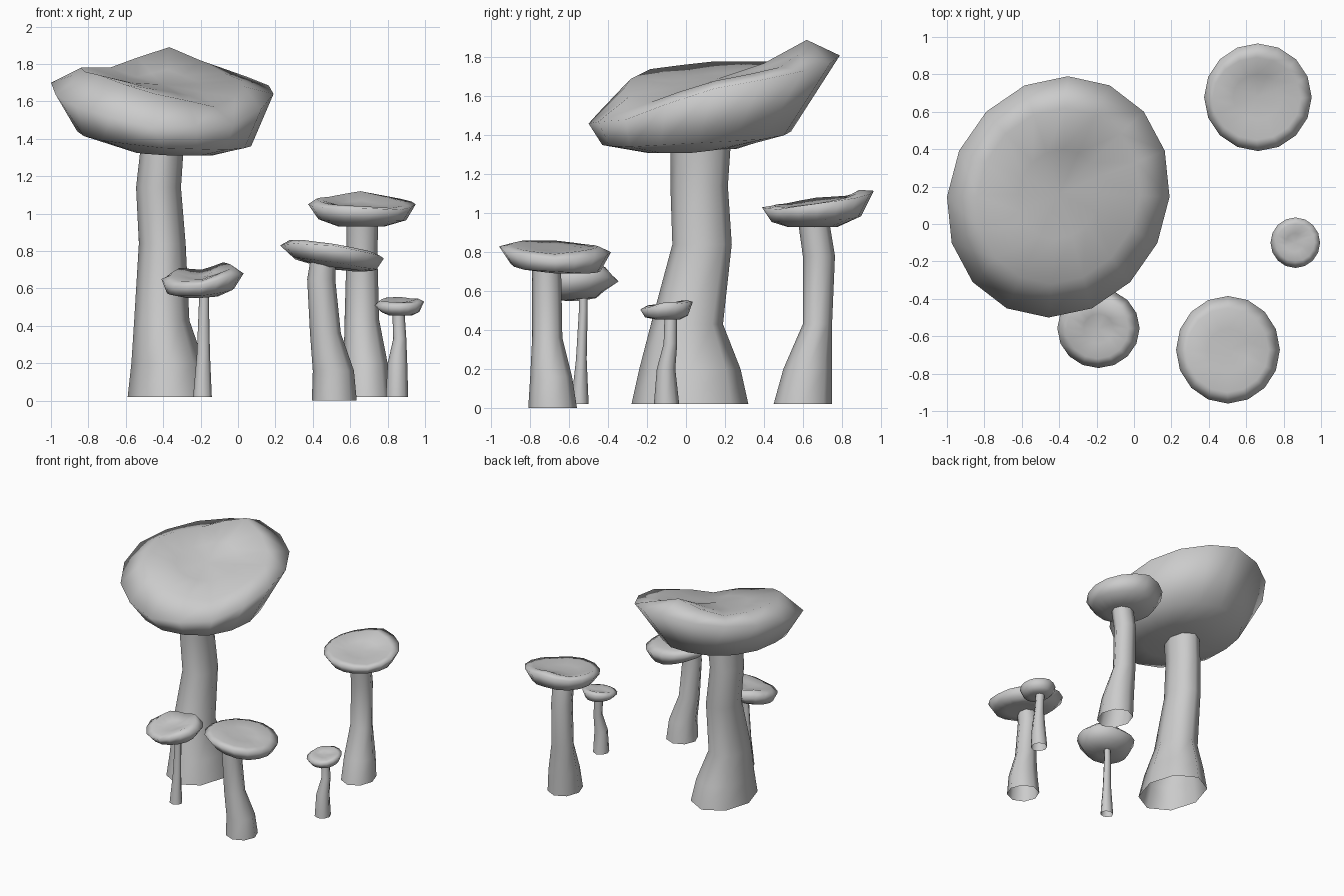
import bpy, bmesh, math


def loft(name, rings, sides, cap_start=False, cap_end=False):
    """Skin a list of vertex rings; optionally close ends with a fan point."""
    bm = bmesh.new()
    loops = [[bm.verts.new(p) for p in ring] for ring in rings]
    for a, b in zip(loops, loops[1:]):
        for i in range(sides):
            j = (i + 1) % sides
            bm.faces.new((a[i], a[j], b[j], b[i]))
    for loop, z in ((loops[0], cap_start), (loops[-1], cap_end)):
        if z is not False:
            c = [sum(v.co[k] for v in loop) / sides for k in range(3)]
            p = bm.verts.new((c[0], c[1], z))
            for i in range(sides):
                bm.faces.new((loop[i], loop[(i + 1) % sides], p))
    bmesh.ops.recalc_face_normals(bm, faces=bm.faces)
    mesh = bpy.data.meshes.new(name)
    bm.to_mesh(mesh)
    bm.free()
    for f in mesh.polygons:
        f.use_smooth = True
    obj = bpy.data.objects.new(name, mesh)
    bpy.context.collection.objects.link(obj)
    return obj


def ring(x0, x1, y0, y1, heights, sides):
    """Ellipse from its extents; heights go round from +x anticlockwise."""
    if not isinstance(heights, (list, tuple)):
        heights = [heights]
    n, pts = len(heights), []
    for i in range(sides):
        a = 2 * math.pi * i / sides
        t = i / sides * n
        k, f = int(t), t - int(t)
        z = heights[k % n] * (1 - f) + heights[(k + 1) % n] * f
        pts.append(((x0 + x1) / 2 + (x1 - x0) / 2 * math.cos(a),
                    (y0 + y1) / 2 + (y1 - y0) / 2 * math.sin(a), z))
    return pts


def stem(name, rows):
    # open-bottomed eight-sided stem; rows are x0, x1, y0, y1, z
    loft(name, [ring(*r, 8) for r in rows], 8)


def cap(name, under, rows, top):
    # lofted cap from underside ring to centre of the top
    return loft(name, [ring(*r, 16) for r in rows], 16, under, top)


# large mushroom
stem("large_stem", [
    (-.59, -.14, -.28, .32, .02), (-.57, -.18, -.24, .28, .2),
    (-.555, -.26, -.18, .19, .43),
    (-.53, -.28, -.07, .235, .84), (-.545, -.305, -.08, .215, 1.14),
    (-.52, -.29, -.08, .23, 1.36)])
large = cap("large_cap", 1.32, [
    (-.56, -.14, -.2, .26, [1.31, 1.33, 1.33, 1.33, 1.33, 1.32, 1.31, 1.31]),
    (-.86, .07, -.43, .54, [1.36, 1.38, 1.42, 1.43, 1.44, 1.39, 1.35, 1.34]),
    (-1.0, .19, -.5, .79, [1.64, 1.73, 1.81, 1.76, 1.70, 1.57, 1.46, 1.48]),
    (-.84, .03, -.32, .62, [1.68, 1.75, 1.89, 1.78, 1.78, 1.74, 1.64, 1.57]),
    (-.62, -.18, -.08, .40, [1.67, 1.71, 1.77, 1.73, 1.72, 1.70, 1.66, 1.63])],
    1.69)
# lean the large cap's outline slightly towards the back right
for v in large.data.vertices:
    if v.co.z > 1.45:
        v.co.x += .08 * (v.co.y - .145)

# back right mushroom
stem("back_stem", [
    (.565, .815, .45, .75, .02), (.565, .80, .50, .75, .2),
    (.57, .755, .6, .75, .43),
    (.58, .745, .60, .765, .78), (.58, .75, .575, .735, .96)])
cap("back_cap", .935, [
    (.54, .78, .52, .78, .93),
    (.43, .90, .44, .90, [.965, .97, .985, .975, .97, .96, .955, .96]),
    (.375, .95, .39, .965, [1.05, 1.08, 1.115, 1.08, 1.05, 1.03, 1.03, 1.02]),
    (.42, .89, .45, .89, [1.05, 1.08, 1.12, 1.09, 1.08, 1.05, 1.04, 1.03]),
    (.53, .79, .56, .80, [1.04, 1.05, 1.07, 1.06, 1.05, 1.04, 1.035, 1.03])],
    1.04)

# front right mushroom
stem("front_stem", [
    (.395, .635, -.81, -.56, 0), (.40, .62, -.80, -.585, .16),
    (.385, .55, -.79, -.635, .36),
    (.37, .52, -.79, -.64, .65), (.39, .525, -.79, -.645, .77)])
cap("front_cap", .73, [
    (.42, .66, -.79, -.54, [.69, .69, .70, .72, .73, .72, .71, .70]),
    (.29, .74, -.90, -.44, [.70, .69, .70, .74, .77, .76, .74, .71]),
    (.225, .78, -.96, -.385, [.76, .77, .80, .82, .83, .84, .83, .79]),
    (.28, .72, -.90, -.45, [.79, .81, .83, .84, .86, .86, .84, .81]),
    (.39, .62, -.79, -.56, [.80, .81, .82, .83, .84, .84, .83, .81])],
    .82)

# slender mushroom beneath the large cap
stem("slender_stem", [
    (-.24, -.14, -.59, -.50, .02), (-.22, -.15, -.565, -.51, .25),
    (-.21, -.155, -.55, -.505, .5), (-.205, -.155, -.55, -.505, .59)])
cap("slender_cap", .565, [
    (-.28, -.10, -.62, -.46, [.56, .565, .565, .56, .55, .55, .55, .555]),
    (-.38, -.02, -.71, -.42, [.60, .60, .60, .585, .575, .56, .56, .58]),
    (-.41, .03, -.77, -.345, [.68, .67, .65, .66, .65, .61, .62, .67]),
    (-.36, -.03, -.72, -.40, [.72, .74, .70, .71, .67, .64, .64, .69]),
    (-.27, -.11, -.64, -.48, [.68, .69, .67, .67, .66, .65, .65, .67])],
    .655)

# smallest mushroom
stem("tiny_stem", [
    (.79, .91, -.165, -.035, .02), (.80, .905, -.15, -.055, .2),
    (.83, .90, -.115, -.045, .33), (.825, .89, -.11, -.045, .48)])
cap("tiny_cap", .46, [
    (.81, .93, -.16, -.03, .455),
    (.765, .97, -.21, .01, [.475, .475, .475, .475, .475, .465, .465, .465]),
    (.73, .995, -.235, .035, [.53, .54, .545, .53, .51, .50, .505, .515]),
    (.76, .965, -.20, .0, [.545, .545, .555, .55, .535, .53, .525, .525]),
    (.81, .91, -.15, -.05, [.53, .53, .535, .535, .525, .525, .525, .525])],
    .525)
